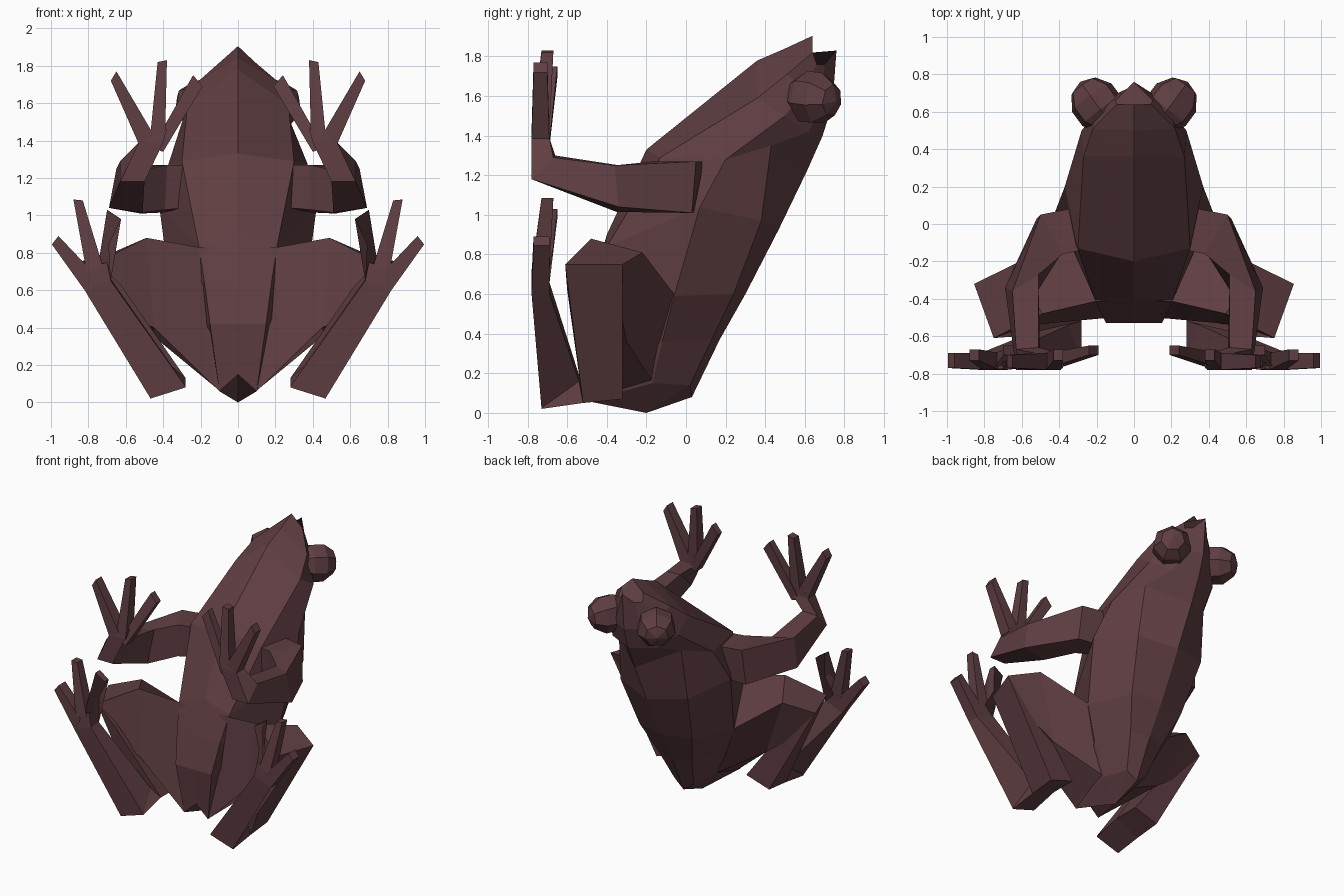
import bpy, bmesh
from mathutils import Matrix, Vector

skin = bpy.data.materials.new("brown_skin")
skin.diffuse_color = (0.115, 0.048, 0.054, 1)


def finish(bm, name, mirror=True):
    bmesh.ops.recalc_face_normals(bm, faces=bm.faces)
    me = bpy.data.meshes.new(name)
    bm.to_mesh(me)
    bm.free()
    me.materials.append(skin)
    ob = bpy.data.objects.new(name, me)
    bpy.context.collection.objects.link(ob)
    if mirror:
        mod = ob.modifiers.new("mirror", 'MIRROR')
        mod.use_mirror_merge = False
    return ob


def loft(name, rings, tip=None, mirror=True):
    """Skin matching rings of points; close the start at a tip or with a cap."""
    bm = bmesh.new()
    vs = [[bm.verts.new(p) for p in r] for r in rings]
    n = len(rings[0])
    for a, b in zip(vs, vs[1:]):
        for i in range(n):
            j = (i + 1) % n
            bm.faces.new((a[i], a[j], b[j], b[i]))
    bm.faces.new(vs[-1])
    if tip:
        t = bm.verts.new(tip)
        for i in range(n):
            bm.faces.new((vs[0][i], vs[0][(i + 1) % n], t))
    else:
        bm.faces.new(vs[0])
    return finish(bm, name, mirror)


def digit(name, base, end, y_base, y_end):
    """Tapered finger: two (x, z) points at each end, given depth ranges."""
    ring = lambda p, y: [(*p[0][:1], y[0], p[0][1]), (p[1][0], y[0], p[1][1]),
                         (p[1][0], y[1], p[1][1]), (p[0][0], y[1], p[0][1])]
    loft(name, [ring(base, y_base), ring(end, y_end)])


# body: half rings from belly centre round to back centre, rump to snout
half_rings = [
    [(0, -.50, .15), (.10, -.50, .06), (.13, -.17, .15), (.08, .02, .14), (0, .03, .08)],
    [(0, -.53, .42), (.15, -.53, .42), (.25, -.12, .36), (.14, .13, .37), (0, .17, .37)],
    [(0, -.47, .65), (.18, -.47, .65), (.36, -.06, .59), (.22, .24, .60), (0, .30, .60)],
    [(0, -.40, .90), (.21, -.40, .84), (.42, .07, 1.04), (.28, .38, .97), (0, .47, .93)],
    [(0, -.20, 1.33), (.30, -.13, 1.29), (.37, .20, 1.28), (.26, .43, 1.35), (0, .61, 1.22)],
    [(0, .36, 1.78), (.27, .36, 1.59), (.28, .50, 1.50), (.18, .62, 1.42), (0, .69, 1.40)],
    [(0, .50, 1.84), (.22, .51, 1.71), (.20, .60, 1.63), (.11, .69, 1.57), (0, .74, 1.56)],
    [(0, .64, 1.905), (.09, .64, 1.82), (.10, .66, 1.76), (.06, .70, 1.76), (0, .76, 1.83)],
]
rings = [h + [(-x, y, z) for x, y, z in h[-2:0:-1]] for h in half_rings]
loft("body", rings, tip=(0, -.2, 0), mirror=False)

# bulging eyes
bm = bmesh.new()
bmesh.ops.create_uvsphere(bm, u_segments=7, v_segments=5, radius=1)
axis = Vector((.55, .75, -.1)).to_track_quat('Z', 'Y').to_matrix().to_4x4()
bm.transform(Matrix.Translation((.20, .64, 1.59)) @ axis @ Matrix.Diagonal((.14, .14, .15, 1)))
finish(bm, "eye")

# hind legs
loft("thigh", [
    [(.12, -.41, .83), (.10, -.50, .06), (.11, -.17, .15), (.30, -.06, .60)],
    [(.21, -.415, .83), (.12, -.50, .08), (.13, -.17, .16), (.36, -.06, .60)],
    [(.49, -.48, .88), (.45, -.53, .40), (.46, -.30, .36), (.65, -.22, .81)],
    [(.75, -.61, .75), (.56, -.55, .44), (.60, -.32, .46), (.855, -.32, .75)]])
loft("shin", [
    [(.75, -.61, .75), (.855, -.32, .75), (.65, -.32, .63), (.62, -.60, .62)],
    [(.47, -.52, .05), (.47, -.32, .07), (.28, -.32, .13), (.28, -.52, .13)]])
loft("foot", [
    [(.47, -.52, .05), (.28, -.52, .13), (.28, -.73, .08), (.47, -.73, .02)],
    [(.45, -.54, .16), (.35, -.54, .19), (.28, -.73, .085), (.47, -.73, .025)],
    [(.82, -.69, .60), (.68, -.69, .66), (.68, -.78, .65), (.82, -.78, .60)],
    [(.84, -.69, .70), (.70, -.69, .75), (.70, -.775, .75), (.84, -.775, .70)]])
digit("inner_toe", ((.68, .65), (.75, .72)), ((.70, 1.03), (.625, .98)), (-.77, -.69), (-.70, -.65))
digit("middle_toe", ((.72, .72), (.81, .70)), ((.83, 1.08), (.88, 1.085)), (-.78, -.69), (-.73, -.67))
digit("outer_toe", ((.77, .69), (.82, .60)), ((.96, .89), (.995, .845)), (-.78, -.69), (-.77, -.69))

# front legs
loft("arm", [
    [(.30, .09, 1.27), (.30, .05, 1.02), (.28, -.12, 1.04), (.28, -.14, 1.27)],
    [(.50, .05, 1.27), (.52, .03, 1.01), (.39, -.16, 1.03), (.38, -.16, 1.27)],
    [(.65, -.36, 1.25), (.69, -.34, 1.04), (.51, -.35, 1.015), (.51, -.27, 1.24)],
    [(.63, -.67, 1.29), (.63, -.78, 1.18), (.50, -.78, 1.18), (.51, -.66, 1.30)]])
loft("palm", [
    [(.50, -.78, 1.18), (.63, -.78, 1.18), (.63, -.67, 1.29), (.51, -.66, 1.30)],
    [(.40, -.78, 1.39), (.53, -.78, 1.39), (.53, -.69, 1.39), (.40, -.69, 1.39)],
    [(.38, -.77, 1.46), (.48, -.77, 1.46), (.48, -.69, 1.46), (.38, -.69, 1.46)]])
digit("inner_finger", ((.46, 1.36), (.40, 1.34)), ((.24, 1.75), (.19, 1.69)), (-.77, -.69), (-.70, -.65))
digit("middle_finger", ((.39, 1.42), (.47, 1.42)), ((.38, 1.83), (.43, 1.82)), (-.78, -.69), (-.73, -.67))
digit("outer_finger", ((.45, 1.43), (.53, 1.38)), ((.65, 1.77), (.68, 1.72)), (-.78, -.69), (-.77, -.70))
